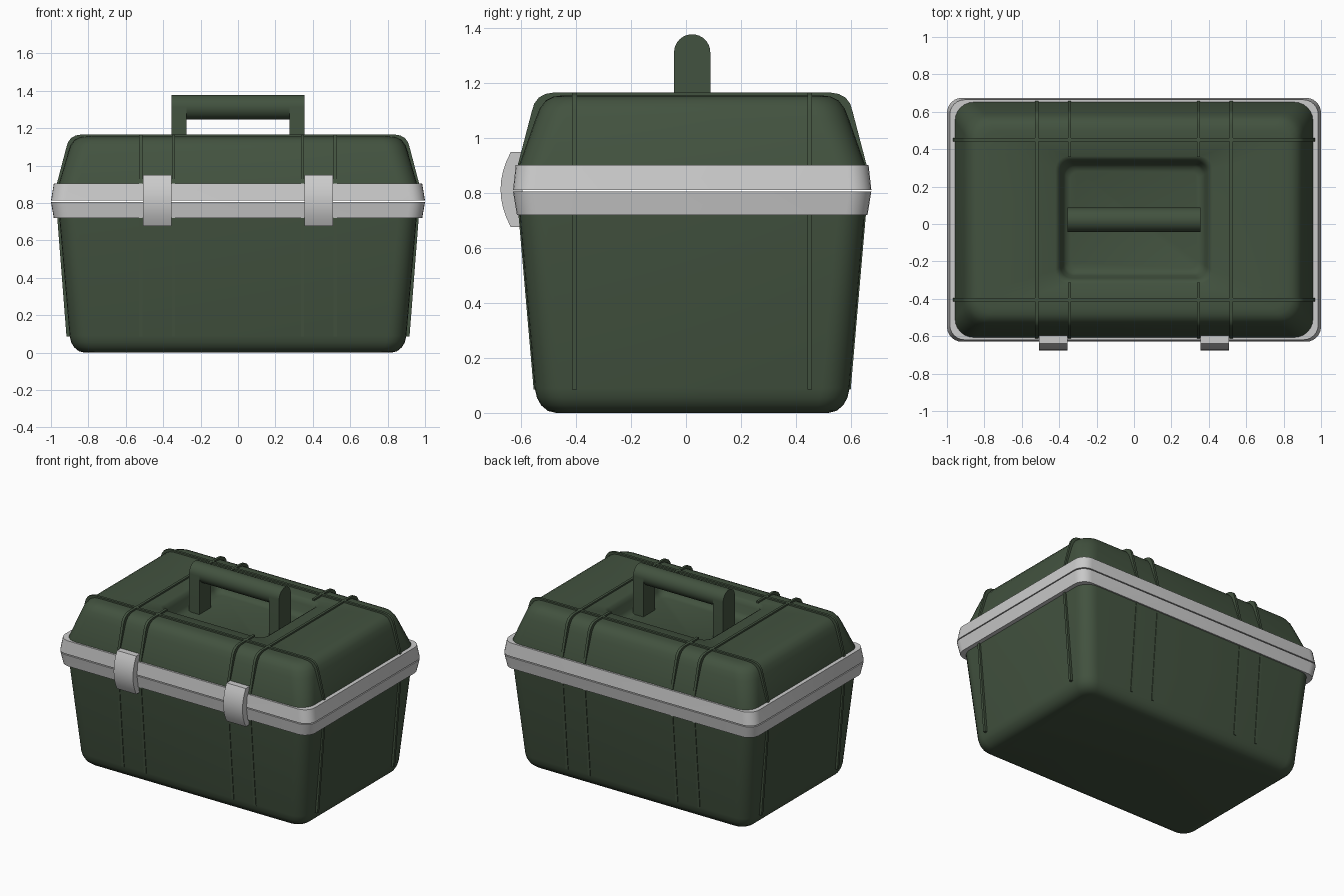
import bpy, bmesh, math

if "Cube" in bpy.data.objects:
    bpy.data.objects.remove(bpy.data.objects["Cube"])

CY = 0.0225  # box centre in y (latches push the front forward)
green = bpy.data.materials.new("green_plastic")
green.diffuse_color = (0.055, 0.085, 0.05, 1)
green.use_nodes = True
green.node_tree.nodes["Principled BSDF"].inputs["Base Color"].default_value = green.diffuse_color


def finish(bm, name, mat=None, angle=35):
    bmesh.ops.recalc_face_normals(bm, faces=bm.faces[:])
    me = bpy.data.meshes.new(name)
    bm.to_mesh(me)
    bm.free()
    ob = bpy.data.objects.new(name, me)
    bpy.context.collection.objects.link(ob)
    if mat:
        me.materials.append(mat)
    bpy.ops.object.select_all(action='DESELECT')
    ob.select_set(True)
    bpy.context.view_layer.objects.active = ob
    bpy.ops.object.shade_smooth_by_angle(angle=math.radians(angle))
    return ob


def loft(name, rings, mat=None, cap_start=False, cap_end=False, loop=False):
    """Skin rounded rectangles given as (half x, half y, corner radius, z)."""
    bm = bmesh.new()
    rows = []
    for hx, hy, r, z in rings:
        row = []
        for i, (sx, sy) in enumerate([(1, 1), (-1, 1), (-1, -1), (1, -1)]):
            for k in range(7):
                a = math.radians(90 * i + 15 * k)
                row.append(bm.verts.new((sx * (hx - r) + r * math.cos(a),
                                         CY + sy * (hy - r) + r * math.sin(a), z)))
        rows.append(row)
    pairs = list(zip(rows, rows[1:])) + ([(rows[-1], rows[0])] if loop else [])
    for a, b in pairs:
        n = len(a)
        for i in range(n):
            bm.faces.new((a[i], a[(i + 1) % n], b[(i + 1) % n], b[i]))
    if cap_start:
        bm.faces.new(rows[0])
    if cap_end:
        bm.faces.new(rows[-1])
    return finish(bm, name, mat)


def extrude(name, pts, c, half, axis, sign=1, mat=None):
    """Extrude a (u, z) profile: axis 'x' puts u along y, axis 'y' puts u along x."""
    bm = bmesh.new()
    vs = []
    for u, z in pts:
        co = (c - half, CY + sign * u, z) if axis == 'x' else (sign * u, CY + c - half, z)
        vs.append(bm.verts.new(co))
    f = bm.faces.new(vs)
    ext = bmesh.ops.extrude_face_region(bm, geom=[f])
    d = (2 * half, 0, 0) if axis == 'x' else (0, 2 * half, 0)
    bmesh.ops.translate(bm, vec=d, verts=[v for v in ext['geom']
                                          if isinstance(v, bmesh.types.BMVert)])
    return finish(bm, name, mat)


# Tapered tub with rounded bottom edge
loft("tub", [(.82, .495, .06, 0), (.85, .525, .08, .007), (.876, .55, .09, .028),
             (.892, .565, .1, .055), (.90, .573, .1, .09), (.955, .628, .1, .72),
             (.962, .634, .1, .8)], green, cap_start=True, cap_end=True)

# Lid with the handle recess sunk into its top
loft("lid", [(.968, .636, .1, .82), (.958, .63, .1, .9), (.908, .57, .11, 1.07),
             (.895, .555, .11, 1.108), (.873, .533, .1, 1.137), (.845, .505, .09, 1.151),
             (.815, .475, .08, 1.155), (.42, .34, .07, 1.155), (.404, .324, .065, 1.145),
             (.392, .312, .06, 1.12), (.378, .298, .055, 1.07), (.365, .285, .05, 1.05),
             (.34, .26, .04, 1.04)], green, cap_end=True)

# Grey rim bands, meeting at a thin seam
loft("upper_rim", [(.93, .6, .07, .903), (.985, .642, .08, .903),
                   (1, .652, .08, .812), (.93, .6, .07, .812)], loop=True)
loft("lower_rim", [(.93, .6, .07, .805), (1, .652, .08, .805),
                   (.985, .638, .08, .72), (.93, .6, .07, .72)], loop=True)


def lid_rib(edge, u0):
    """Half-rib profile over the lid: outer line from u0 to the side, then back inside."""
    out = [(u0, 1.166), (edge - .135, 1.166), (edge - .105, 1.161), (edge - .08, 1.148),
           (edge - .063, 1.125), (edge - .055, 1.1), (edge, .89)]
    inn = [(edge - .04, .89), (edge - .12, 1.08), (edge - .17, 1.135), (u0, 1.135)]
    return out + inn


RW = .009
for s in (-1, 1):
    side = "front" if s < 0 else "back"
    # Ribs running front to back, the inner pair stopping at the recess
    for x in (-.52, -.345, .345, .52):
        extrude(f"lid_rib_{side}", lid_rib(.638, .335 if abs(x) < .4 else 0),
                x, RW, 'x', s, green)
        extrude(f"tub_rib_{side}", [(.54, .085), (.577, .085), (.633, .73), (.58, .73)],
                x, RW, 'x', s, green)
    # Ribs running left to right
    side = "left" if s < 0 else "right"
    for y in (-.428, .428):
        extrude(f"lid_rib_{side}", lid_rib(.972, 0), y, RW, 'y', s, green)
        extrude(f"tub_rib_{side}", [(.86, .085), (.917, .085), (.967, .73), (.9, .73)],
                y, RW, 'y', s, green)

# Handle: two round-topped posts and a round grip
R, HZ = .066, 1.312
post = [(-R, 1.03), (R, 1.03)] + [(R * math.cos(math.pi * k / 16),
                                   HZ + R * math.sin(math.pi * k / 16)) for k in range(17)]
grip = [(R * math.cos(math.pi * k / 16), HZ + R * math.sin(math.pi * k / 16))
        for k in range(32)]
for s in (-1, 1):
    extrude("handle_post", post, s * .315, .04, 'x', 1, green)
extrude("handle_grip", grip, 0, .276, 'x', 1, green)

# Bowed latches on the front
bow = []
for k in range(9):
    t = -1 + k / 4
    bow.append((-.6975 + .037 * t * t, .813 + .136 * t))
for s in (-1, 1):
    extrude("latch", bow + [(-.618, .949), (-.618, .677)], s * .432, .076, 'x')
